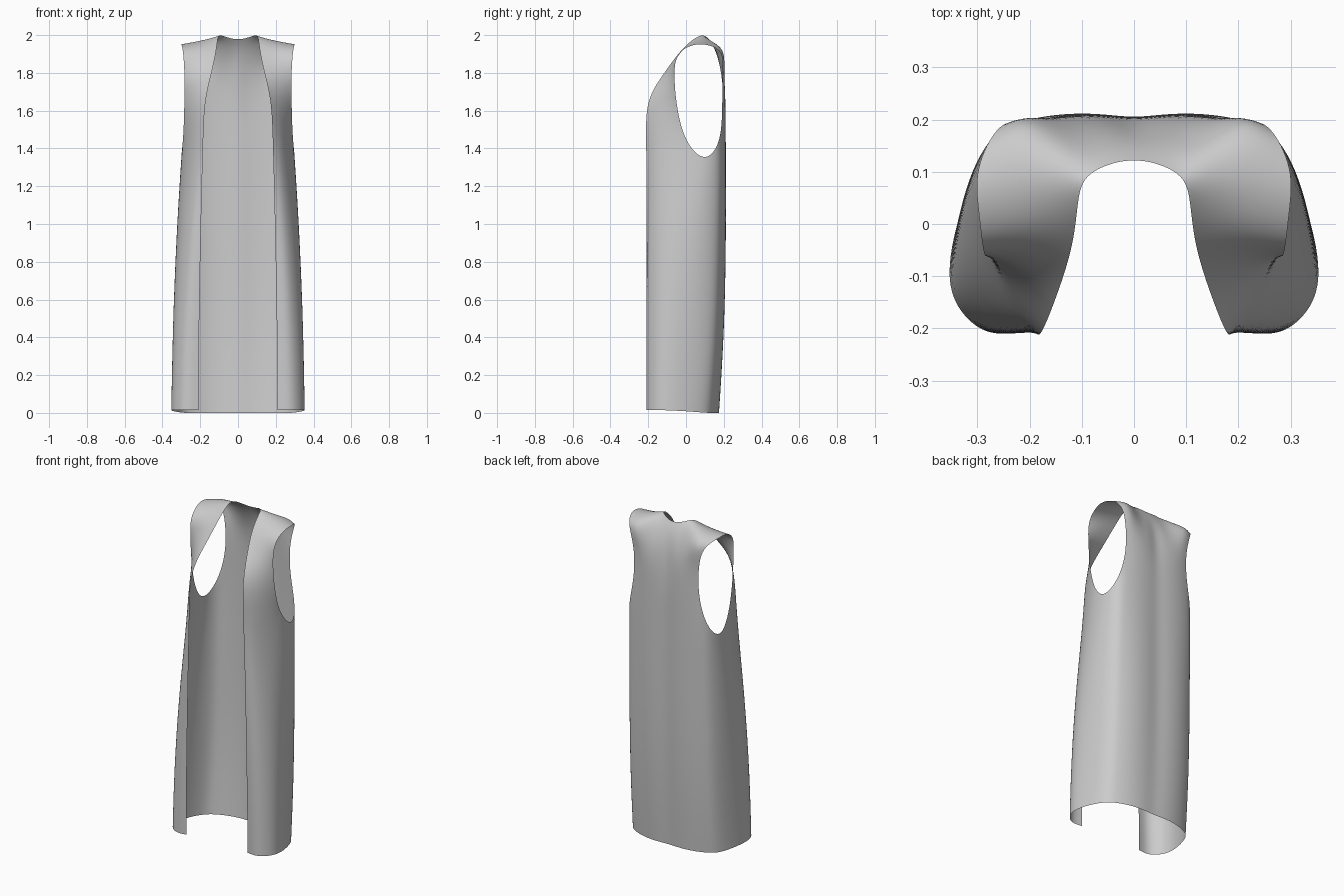
import bpy, bmesh
from mathutils import Vector


def arc(a, m, b, n):
    """n points on a parabola through three points."""
    a, m, b = Vector(a), Vector(m), Vector(b)
    out = []
    for i in range(n):
        t = i / (n - 1)
        out.append(a * (1 - t) * (1 - 2 * t) + m * 4 * t * (1 - t) + b * t * (2 * t - 1))
    return out


def level(zf, zs, zb, p):
    """Half of the body outline: front panel, side point, back panel."""
    f = [(x, y, zf) for x, y in p[:3]]
    b = [(x, y, zb) for x, y in p[4:]]
    return arc(*f, 4) + [Vector((*p[3], zs))] + arc(*b, 6)


# Body from hem to the bottom of the armhole
body = [
    level(.015, .008, 0, [(.21, -.205), (.298, -.205), (.364, -.115), (.337, .02), (.295, .11), (.16, .168), (0, .17)]),
    level(.3, .3, .3, [(.208, -.207), (.293, -.203), (.358, -.11), (.336, .03), (.293, .137), (.16, .19), (0, .188)]),
    level(.65, .65, .65, [(.203, -.208), (.28, -.198), (.345, -.095), (.335, .045), (.289, .153), (.158, .205), (0, .2)]),
    level(1.05, 1.03, 1.05, [(.195, -.208), (.259, -.182), (.318, -.07), (.326, .065), (.282, .165), (.152, .21), (0, .203)]),
    level(1.43, 1.32, 1.42, [(.185, -.21), (.24, -.15), (.29, -.005), (.307, .1), (.267, .183), (.145, .21), (0, .203)]),
]

# Front strap: neck edge to armhole edge, rising to the shoulder
front = [
    arc((.178, -.216, 1.655), (.23, -.14, 1.63), (.284, -.05, 1.61), 4),
    arc((.139, -.115, 1.8), (.213, -.09, 1.8), (.282, -.065, 1.79), 4),
    arc((.114, -.03, 1.92), (.2, -.032, 1.92), (.289, -.055, 1.9), 4),
    arc((.108, .045, 1.985), (.2, .045, 1.965), (.297, .025, 1.95), 4),
]
shoulder = arc((.098, .09, 2.005), (.19, .12, 1.978), (.307, .105, 1.955), 4)

# Upper back: scooped armhole edge to centre
back = [
    arc((.218, .193, 1.6), (.115, .21, 1.62), (0, .202, 1.63), 6),
    arc((.218, .192, 1.79), (.115, .205, 1.82), (0, .182, 1.82), 6),
    [Vector(v) for v in ((.257, .2, 1.92), (.22, .218, 1.935), (.155, .178, 1.94),
                         (.1, .138, 1.965), (.05, .152, 1.935), (0, .155, 1.925))],
]
neck = shoulder[::-1] + [Vector((.052, .115, 1.985)), Vector((0, .125, 1.975))]

bm = bmesh.new()


def loft(rows):
    grid = [[bm.verts.new(p) for p in r] for r in rows]
    for a, b in zip(grid, grid[1:]):
        for i in range(len(a) - 1):
            bm.faces.new((a[i], a[i + 1], b[i + 1], b[i]))


loft(body)
loft([body[-1][:4]] + front + [shoulder])
loft([body[-1][5:]] + back + [neck])
bmesh.ops.remove_doubles(bm, verts=bm.verts, dist=.0005)
for f in bm.faces:
    f.smooth = True

mesh = bpy.data.meshes.new("long_vest")
bm.to_mesh(mesh)
bm.free()
vest = bpy.data.objects.new("long_vest", mesh)
bpy.context.collection.objects.link(vest)

# Mirror the half garment and smooth the cloth
mirror = vest.modifiers.new("mirror", 'MIRROR')
mirror.merge_threshold = .001
sub = vest.modifiers.new("smooth_cloth", 'SUBSURF')
sub.levels = sub.render_levels = 3
sub.boundary_smooth = 'PRESERVE_CORNERS'
